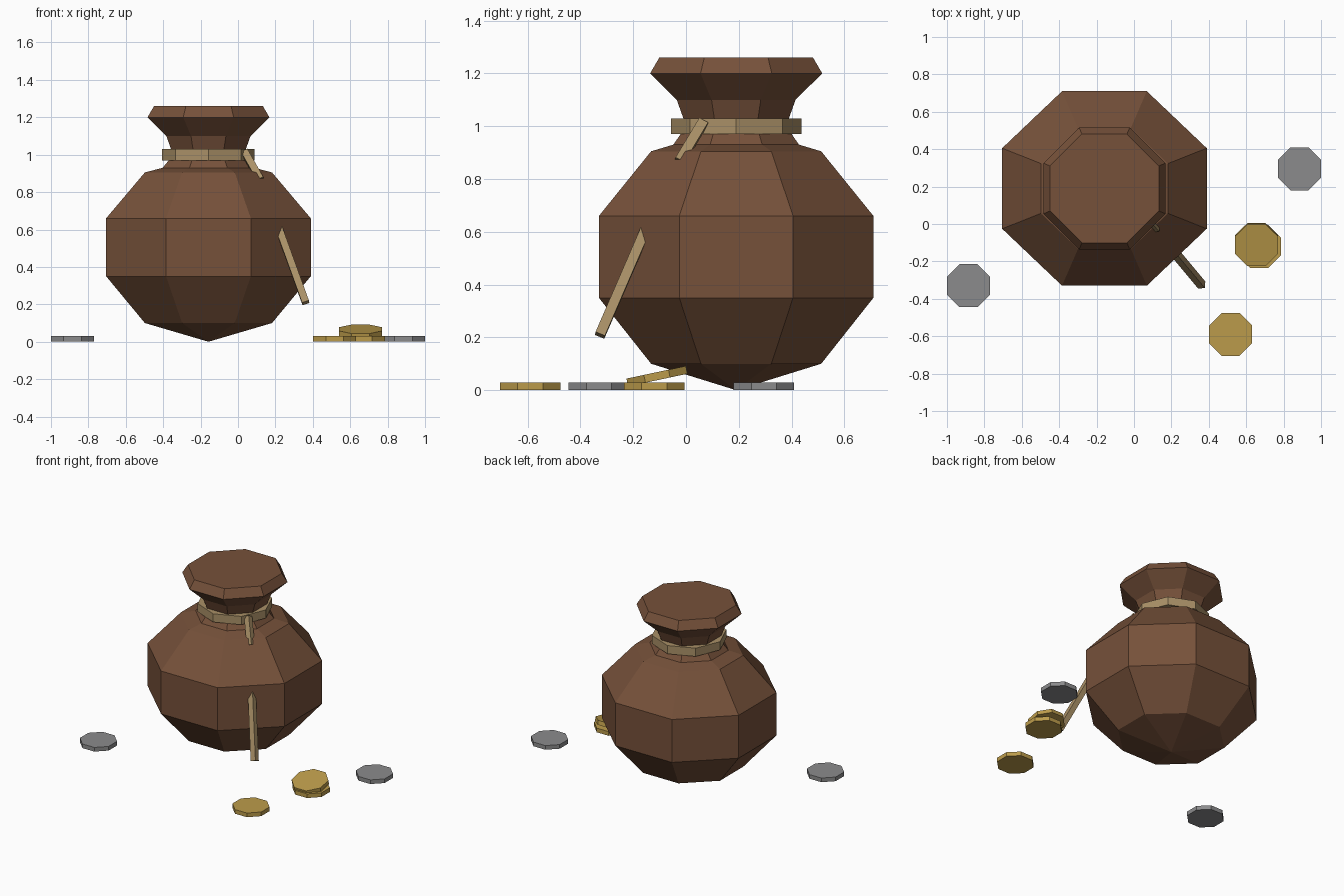
import bpy, bmesh, math
from mathutils import Vector, Matrix

if "Cube" in bpy.data.objects:
    bpy.data.objects.remove(bpy.data.objects["Cube"])


def material(name, rgb):
    m = bpy.data.materials.new(name)
    m.use_nodes = True
    m.diffuse_color = (*rgb, 1)
    m.node_tree.nodes["Principled BSDF"].inputs["Base Color"].default_value = (*rgb, 1)
    return m


leather = material("brown leather", (0.18, 0.082, 0.042))
rope = material("tan rope", (0.40, 0.28, 0.135))
gold = material("gold", (0.50, 0.33, 0.07))
silver = material("silver", (0.26, 0.26, 0.265))

SIDES = 8
FLAT = math.cos(math.pi / SIDES)   # flat-to-flat half width over corner radius
BAG = Vector((-0.158, 0.19, 0))


def finish(bm, name, mat):
    bmesh.ops.recalc_face_normals(bm, faces=bm.faces)
    mesh = bpy.data.meshes.new(name)
    bm.to_mesh(mesh)
    bm.free()
    mesh.materials.append(mat)
    obj = bpy.data.objects.new(name, mesh)
    bpy.context.collection.objects.link(obj)
    return obj


def prism(name, mat, radius, height, place, sides=SIDES, turn=math.pi / SIDES):
    bm = bmesh.new()
    bmesh.ops.create_cone(bm, cap_ends=True, segments=sides, radius1=radius,
                          radius2=radius, depth=height,
                          matrix=place @ Matrix.Rotation(turn, 4, "Z"))
    return finish(bm, name, mat)


# Sack: stacked octagons (half width in x, half width in y, height)
profile = [(0.34, 0.322, 0.10), (0.547, 0.52, 0.35), (0.547, 0.52, 0.66),
           (0.34, 0.322, 0.905), (0.245, 0.238, 0.93), (0.20, 0.20, 0.985),
           (0.20, 0.20, 1.03), (0.225, 0.225, 1.10), (0.326, 0.326, 1.20),
           (0.291, 0.291, 1.26)]
bm = bmesh.new()
rings = []
for wx, wy, z in profile:
    angles = [(i + 0.5) * math.tau / SIDES for i in range(SIDES)]
    rings.append([bm.verts.new(BAG + Vector((wx / FLAT * math.cos(a),
                                             wy / FLAT * math.sin(a), z)))
                  for a in angles])
tip = bm.verts.new(BAG)
for i in range(SIDES):
    j = (i + 1) % SIDES
    bm.faces.new((tip, rings[0][j], rings[0][i]))
    for low, high in zip(rings, rings[1:]):
        bm.faces.new((low[i], low[j], high[j], high[i]))
bm.faces.new(rings[-1])
finish(bm, "sack", leather)

# Rope tied around the neck
prism("neck_tie", rope, 0.2475, 0.06,
      Matrix.Translation(BAG + Vector((0, 0, 1.0))), turn=0)


# Loose rope: square lengths running down the shoulder and off the side
def rope_length(name, start, end):
    a, b = Vector(start), Vector(end)
    spin = Vector((0, 0, -1)).rotation_difference(b - a).to_matrix().to_4x4()
    prism(name, rope, 0.027, (b - a).length,
          Matrix.Translation((a + b) / 2) @ spin, sides=4, turn=math.pi / 4)


rope_length("rope_upper", (0.035, 0.065, 1.015), (0.12, -0.025, 0.865))
rope_length("rope_lower", (0.215, -0.15, 0.615), (0.362, -0.326, 0.208))

# Coins on the ground, and one leaning on another
coins = [("silver_coin_right", silver, (-0.885, -0.33, 0.015), 0),
         ("silver_coin_left", silver, (0.885, 0.295, 0.015), 0),
         ("gold_coin_front", gold, (0.517, -0.59, 0.015), 0),
         ("gold_coin_under", gold, (0.67, -0.12, 0.015), 0),
         ("gold_coin_leaning", gold, (0.655, -0.11, 0.053), 12)]
for name, mat, spot, tilt in coins:
    prism(name, mat, 0.115 / FLAT, 0.03,
          Matrix.Translation(spot) @ Matrix.Rotation(math.radians(tilt), 4, "X"))
